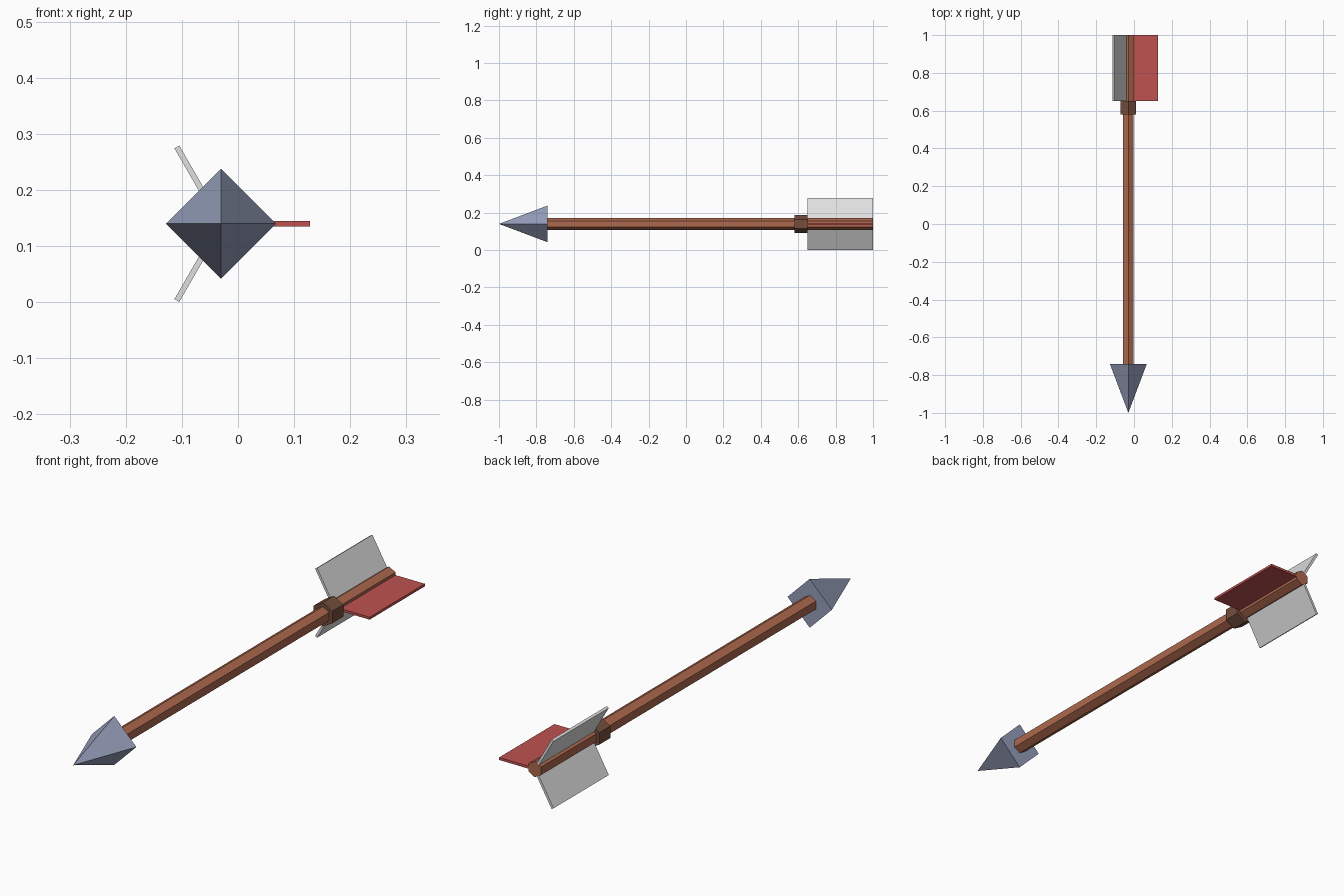
import bpy, bmesh, math
from mathutils import Matrix, Vector

cube = bpy.data.objects.get("Cube")
if cube:
    bpy.data.objects.remove(cube, do_unlink=True)

AXIS_X, AXIS_Z = -0.03, 0.14


def material(name, rgb):
    # sRGB 0-255 converted to linear
    lin = [((c / 255 + 0.055) / 1.055) ** 2.4 for c in rgb] + [1.0]
    mat = bpy.data.materials.new(name)
    mat.use_nodes = True
    mat.diffuse_color = lin
    mat.node_tree.nodes["Principled BSDF"].inputs["Base Color"].default_value = lin
    return mat


def add_object(name, bm, mat):
    mesh = bpy.data.meshes.new(name)
    bmesh.ops.recalc_face_normals(bm, faces=bm.faces)
    bm.to_mesh(mesh)
    bm.free()
    mesh.materials.append(mat)
    obj = bpy.data.objects.new(name, mesh)
    bpy.context.collection.objects.link(obj)
    return obj


def prism(name, sides, back_radius, front_radius, y_front, y_back, mat):
    """Prism or pyramid along y with a corner pointing up."""
    bm = bmesh.new()
    place = (Matrix.Translation((AXIS_X, (y_front + y_back) / 2, AXIS_Z))
             @ Matrix.Rotation(math.pi / 2, 4, 'X'))
    bmesh.ops.create_cone(bm, cap_ends=True, segments=sides, radius1=back_radius,
                          radius2=front_radius, depth=y_back - y_front, matrix=place)
    bmesh.ops.remove_doubles(bm, verts=bm.verts, dist=1e-5)
    return add_object(name, bm, mat)


def fin(name, degrees, mat, inner=0.02, outer=0.158, y0=0.65, y1=1.0, thick=0.01):
    """Flat plate radiating from the shaft."""
    bm = bmesh.new()
    place = (Matrix.Translation((AXIS_X, (y0 + y1) / 2, AXIS_Z))
             @ Matrix.Rotation(math.radians(-degrees), 4, 'Y')
             @ Matrix.Translation(((inner + outer) / 2, 0, 0))
             @ Matrix.Diagonal(Vector((outer - inner, y1 - y0, thick, 1))))
    bmesh.ops.create_cube(bm, size=1, matrix=place)
    return add_object(name, bm, mat)


wood = material("wood", (172, 104, 77))
dark_wood = material("dark wood", (116, 77, 60))
steel = material("blue grey steel", (148, 157, 185))
red = material("red feather", (190, 82, 80))
white = material("white feather", (224, 224, 224))

# Shaft, binding and point
prism("shaft", 6, 0.032, 0.032, -0.74, 1.0, wood)
prism("binding", 6, 0.048, 0.048, 0.58, 0.65, dark_wood)
prism("arrowhead", 4, 0.098, 0, -1.0, -0.74, steel)

# Three feathers, evenly spaced
fin("left_feather", 0, red)
fin("upper_right_feather", 120, white)
fin("lower_right_feather", 240, white)
